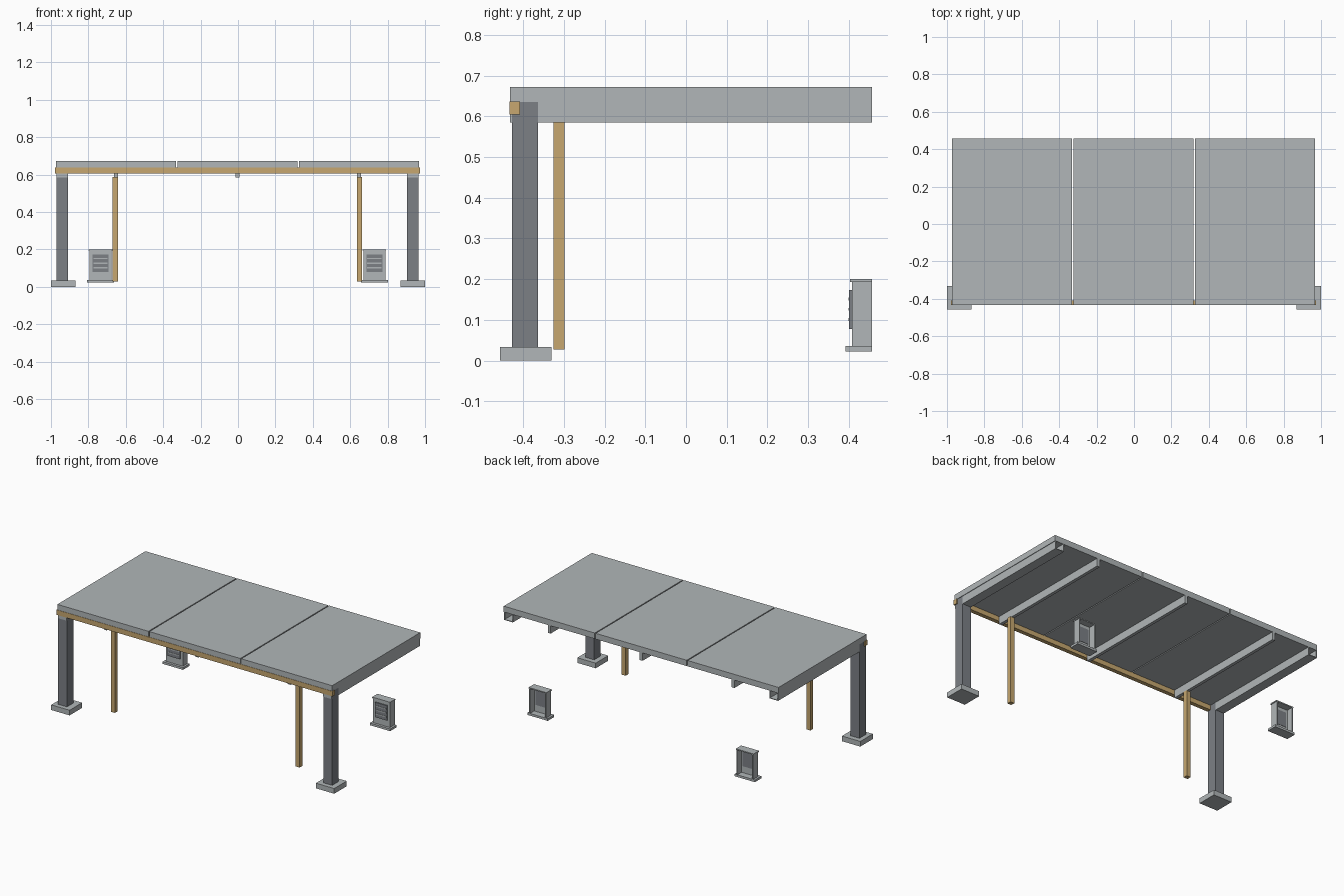
import bpy

cube = bpy.data.objects.get("Cube")
if cube:
    bpy.data.objects.remove(cube, do_unlink=True)


def material(name, rgb):
    m = bpy.data.materials.new(name)
    m.use_nodes = True
    m.diffuse_color = (*rgb, 1)
    m.node_tree.nodes["Principled BSDF"].inputs["Base Color"].default_value = (*rgb, 1)
    return m


LIGHT = material("light_grey", (0.44, 0.47, 0.48))
DARK = material("dark_grey", (0.20, 0.215, 0.235))
WOOD = material("tan_wood", (0.57, 0.39, 0.16))


def box(name, mat, xs, ys, zs):
    """Box spanning three (low, high) ranges."""
    bpy.ops.mesh.primitive_cube_add(size=1)
    ob = bpy.context.object
    ob.name = name
    for v in ob.data.vertices:
        v.co = [a + (b - a) * (c + 0.5) for (a, b), c in zip((xs, ys, zs), v.co)]
    ob.data.materials.append(mat)
    return ob


def around(c, width):
    return (c - width / 2, c + width / 2)


MID = -0.003                    # middle of the roof
BACK, FRONT = 0.457, -0.432     # roof depth
BEAM_Z = (0.585, 0.635)

# Roof panels with narrow gaps
for i, side in enumerate(("right", "middle", "left")):
    box(f"roof_panel_{side}", LIGHT, around(MID + (i - 1) * 0.6495, 0.643),
        (FRONT, BACK), (0.635, 0.672))

# Wooden front beam
box("front_beam", WOOD, around(MID, 1.95), (-0.434, -0.408), (0.605, 0.637))

# Thin joists under the roof
for i in (-1, 0, 1):
    box(f"joist_{i + 2}", LIGHT, around(MID + i * 0.6495, 0.02), (-0.408, BACK), BEAM_Z)

for s, side in ((1, "left"), (-1, "right")):
    # Column on a square footing
    cx = MID + s * 0.937
    box(f"{side}_footing", LIGHT, around(s * 0.935, 0.13), (-0.457, -0.331), (0, 0.033))
    box(f"{side}_column", DARK, around(cx, 0.062), (-0.428, -0.363), (0.033, 0.635))

    # Hollow side beam, open at both ends
    t = 0.004
    for e in (-1, 1):
        box(f"{side}_beam_wall", LIGHT, around(cx + e * 0.0285, t), (FRONT, BACK), BEAM_Z)
    box(f"{side}_beam_floor", LIGHT, around(cx, 0.06), (FRONT, BACK), (0.585, 0.585 + t))
    box(f"{side}_beam_end", LIGHT, around(cx, 0.06), (FRONT, FRONT + t), BEAM_Z)

    # Wooden post
    box(f"{side}_post", WOOD, around(MID + s * 0.653, 0.028), (-0.326, -0.299), (0.027, 0.587))

    # Cabinet shell, open at the back
    k = MID + s * 0.732
    box(f"{side}_cabinet_base", LIGHT, around(k, 0.144), (0.392, BACK), (0.022, 0.036))
    box(f"{side}_cabinet_lid", LIGHT, around(k, 0.126), (0.403, BACK), (0.193, 0.2))
    box(f"{side}_cabinet_front", LIGHT, around(k, 0.118), (0.408, 0.414), (0.036, 0.193))
    for e in (-1, 1):
        box(f"{side}_cabinet_side", LIGHT, around(k + e * 0.056, 0.006), (0.408, BACK), (0.036, 0.193))

    # Vent grille with slats
    box(f"{side}_vent", DARK, around(k, 0.086), (0.401, 0.416), (0.078, 0.173))
    for i in range(3):
        box(f"{side}_vent_slat", LIGHT, around(k, 0.076), (0.399, 0.402), around(0.101 + i * 0.025, 0.007))
